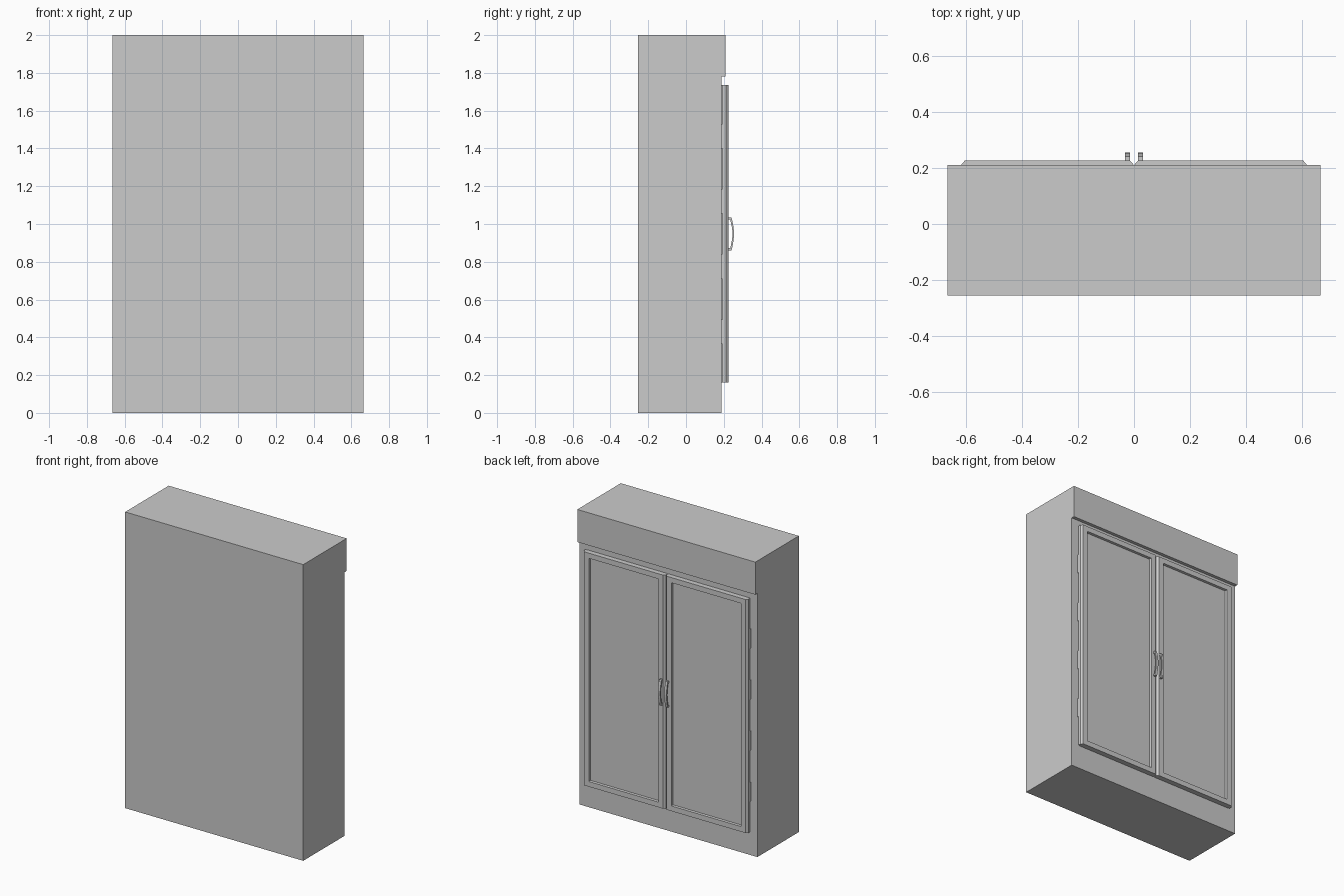
import bpy, bmesh, math
from mathutils import Vector

if "Cube" in bpy.data.objects:
    bpy.data.objects.remove(bpy.data.objects["Cube"])


def prism(name, pts, direction, inset=None):
    """Extrude a closed 3D outline; optionally recess the face pointing to +y."""
    bm = bmesh.new()
    face = bm.faces.new([bm.verts.new(p) for p in pts])
    ext = bmesh.ops.extrude_face_region(bm, geom=[face])
    moved = [g for g in ext["geom"] if isinstance(g, bmesh.types.BMVert)]
    bmesh.ops.translate(bm, verts=moved, vec=Vector(direction))
    bmesh.ops.recalc_face_normals(bm, faces=bm.faces[:])
    if inset:
        bm.normal_update()
        front = max(bm.faces, key=lambda f: f.calc_center_median().y)
        bmesh.ops.inset_region(bm, faces=[front], thickness=inset[0], use_even_offset=True)
        bmesh.ops.inset_region(bm, faces=[front], thickness=0.003, depth=-inset[1])
    me = bpy.data.meshes.new(name)
    bm.to_mesh(me)
    bm.free()
    ob = bpy.data.objects.new(name, me)
    bpy.context.collection.objects.link(ob)
    return ob


def box(name, x0, x1, y0, y1, z0, z1):
    return prism(name, [(x0, y0, z0), (x1, y0, z0), (x1, y1, z0), (x0, y1, z0)],
                 (0, 0, z1 - z0))


BODY_Y, DOOR_Y = 0.188, 0.226
Z0, Z1 = 0.16, 1.737

# cabinet with overhanging header, one side profile
side = [(-0.254, 0), (BODY_Y, 0), (BODY_Y, 1.78), (0.21, 1.78), (0.21, 2), (-0.254, 2)]
prism("cabinet", [(-0.665, y, z) for y, z in side], (1.33, 0, 0))

# bowed handle profile: outer arc, then inner arc back
outer, inner = [(DOOR_Y - 0.002, 0.86)], [(DOOR_Y - 0.002, 0.872)]
N = 10
for i in range(N + 1):
    t = i / N
    bow = math.sin(math.pi * t)
    outer.append((0.241 + 0.013 * bow, 0.86 + 0.175 * t))
    inner.append((0.234 + 0.012 * bow, 0.872 + 0.151 * t))
outer.append((DOOR_Y - 0.002, 1.035))
inner.append((DOOR_Y - 0.002, 1.023))
grip = outer + inner[::-1]

for s, label in ((-1, "left"), (1, "right")):
    # door with chamfered vertical edges and recessed panel
    plan = [(0.002, 0.194), (0.615, 0.194), (0.615, 0.212), (0.603, DOOR_Y),
            (0.014, DOOR_Y), (0.002, 0.212)]
    prism(label + "_door", [(s * x, y, Z0) for x, y in plan], (0, 0, Z1 - Z0),
          inset=(0.035, 0.016))
    # gasket between door and cabinet
    a, b = sorted((s * 0.006, s * 0.605))
    box(label + "_gasket", a, b, BODY_Y - 0.004, 0.196, Z0 + 0.002, Z1 - 0.002)
    # hinges along the outer edge
    for k in range(4):
        z = 0.43 + 0.345 * k
        a, b = sorted((s * 0.6, s * 0.617))
        box(f"{label}_hinge_{k + 1}", a, b, BODY_Y - 0.004, 0.196, z - 0.065, z + 0.065)
    # handle
    prism(label + "_handle", [(s * 0.015, y, z) for y, z in grip], (s * 0.017, 0, 0))
